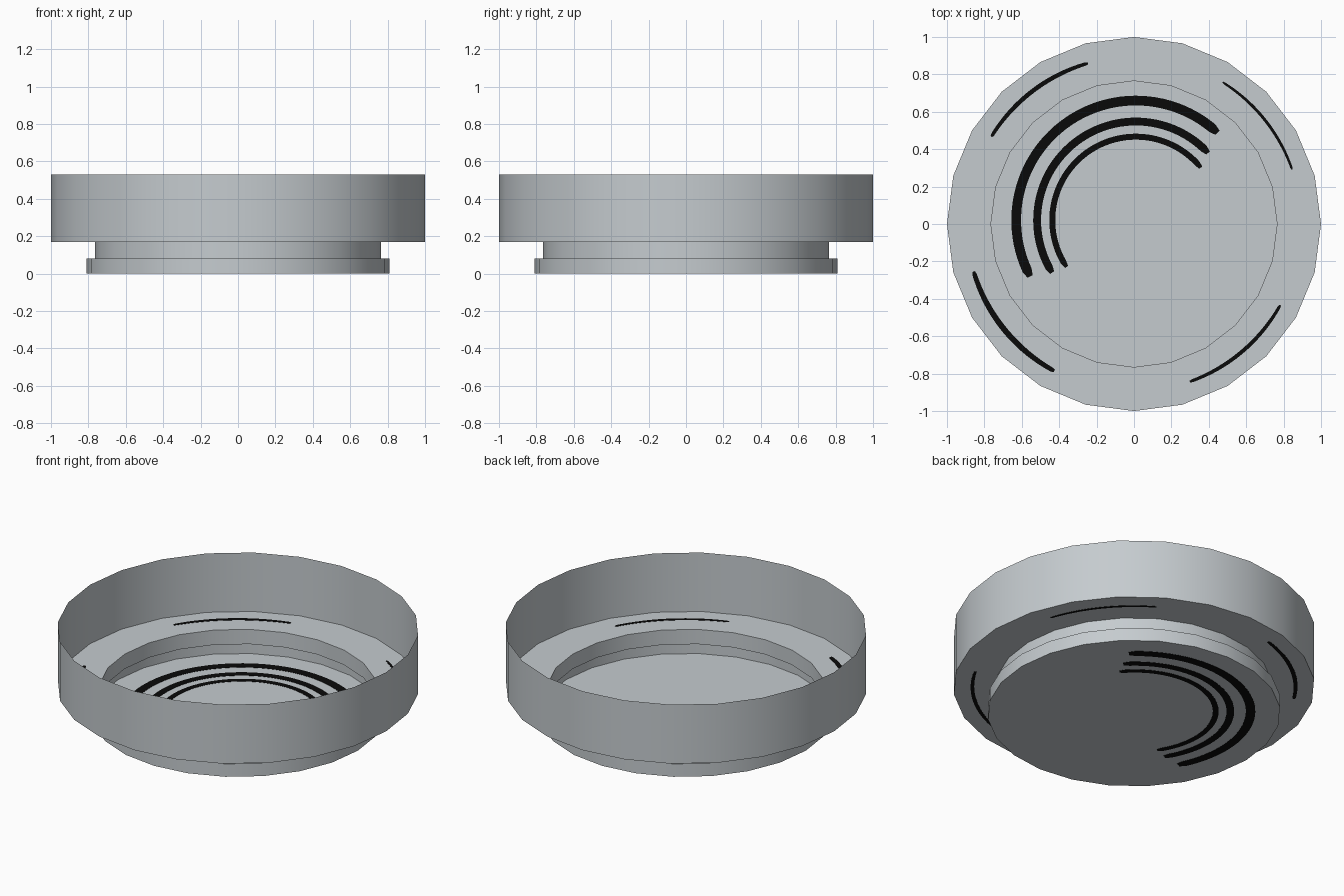
import bpy, bmesh, math

if "Cube" in bpy.data.objects:
    bpy.data.objects.remove(bpy.data.objects["Cube"])

SIDES = 24
HALF = 0.0015          # half thickness of the painted stripes
FLOOR_Z = HALF         # floor sheet; stripes reach down to z = 0
LEDGE_Z = 0.17


def material(name, rgb):
    m = bpy.data.materials.new(name)
    m.diffuse_color = (*rgb, 1.0)
    m.use_nodes = True
    m.node_tree.nodes["Principled BSDF"].inputs["Base Color"].default_value = m.diffuse_color
    return m


grey = material("pale grey", (0.56, 0.60, 0.625))
black = material("black", (0.003, 0.003, 0.003))


def finish(bm, name, mat):
    me = bpy.data.meshes.new(name)
    bm.to_mesh(me)
    bm.free()
    me.materials.append(mat)
    ob = bpy.data.objects.new(name, me)
    bpy.context.collection.objects.link(ob)
    return ob


# Dish: one thin shell, lathed from floor to rim, open at the top
def dish(profile):
    bm = bmesh.new()
    rings = []
    for r, z in profile:
        rings.append([bm.verts.new((r * math.cos(math.tau * i / SIDES),
                                    r * math.sin(math.tau * i / SIDES), z))
                      for i in range(SIDES)])
    bm.faces.new(rings[0][::-1])
    for a, b in zip(rings, rings[1:]):
        for i in range(SIDES):
            j = (i + 1) % SIDES
            bm.faces.new((a[i], a[j], b[j], b[i]))
    ob = finish(bm, "dish_shell", grey)
    bpy.context.view_layer.objects.active = ob
    ob.select_set(True)
    bpy.ops.object.shade_smooth_by_angle(angle=math.radians(30))
    ob.select_set(False)


dish([(0.81, FLOOR_Z), (0.81, 0.08), (0.765, 0.08),
      (0.765, LEDGE_Z), (1.0, LEDGE_Z), (1.0, 0.53)])


# Stripe: thin curved plate lying in the sheet, visible from both sides
def stripe(name, centre, radius, start, end, width, z, taper=0.0):
    bm = bmesh.new()
    steps = 48
    rows = []
    for i in range(steps + 1):
        t = i / steps
        a = math.radians(start + (end - start) * t)
        w = width / 2 * (1 - taper * (2 * t - 1) ** 2)
        if i in (0, steps):
            w *= 0.6
        rows.append([bm.verts.new((centre[0] + r * math.cos(a),
                                   centre[1] + r * math.sin(a), z + dz))
                     for r, dz in ((radius - w, -HALF), (radius + w, -HALF),
                                   (radius + w, HALF), (radius - w, HALF))])
    for a, b in zip(rows, rows[1:]):
        for k in range(4):
            n = (k + 1) % 4
            bm.faces.new((a[k], a[n], b[n], b[k]))
    bm.faces.new(rows[0])
    bm.faces.new(rows[-1])
    bmesh.ops.recalc_face_normals(bm, faces=bm.faces)
    finish(bm, name, black)


# Three nested stripes on the floor
for n, (r, a0, a1, w) in enumerate([(0.64, 47, 208, 0.052),
                                    (0.528, 43, 212, 0.042),
                                    (0.447, 39, 214, 0.032)]):
    stripe(f"floor_stripe_{n + 1}", (0.01, 0.02), r, a0, a1, w, FLOOR_Z)

# Four short stripes around the ledge
for n, (a0, a1, w) in enumerate([(19, 58, 0.016), (106, 148.5, 0.024),
                                 (196.5, 241.5, 0.031), (289.5, 331, 0.021)]):
    stripe(f"ledge_stripe_{n + 1}", (0, 0), 0.894, a0, a1, w, LEDGE_Z, 0.25)
